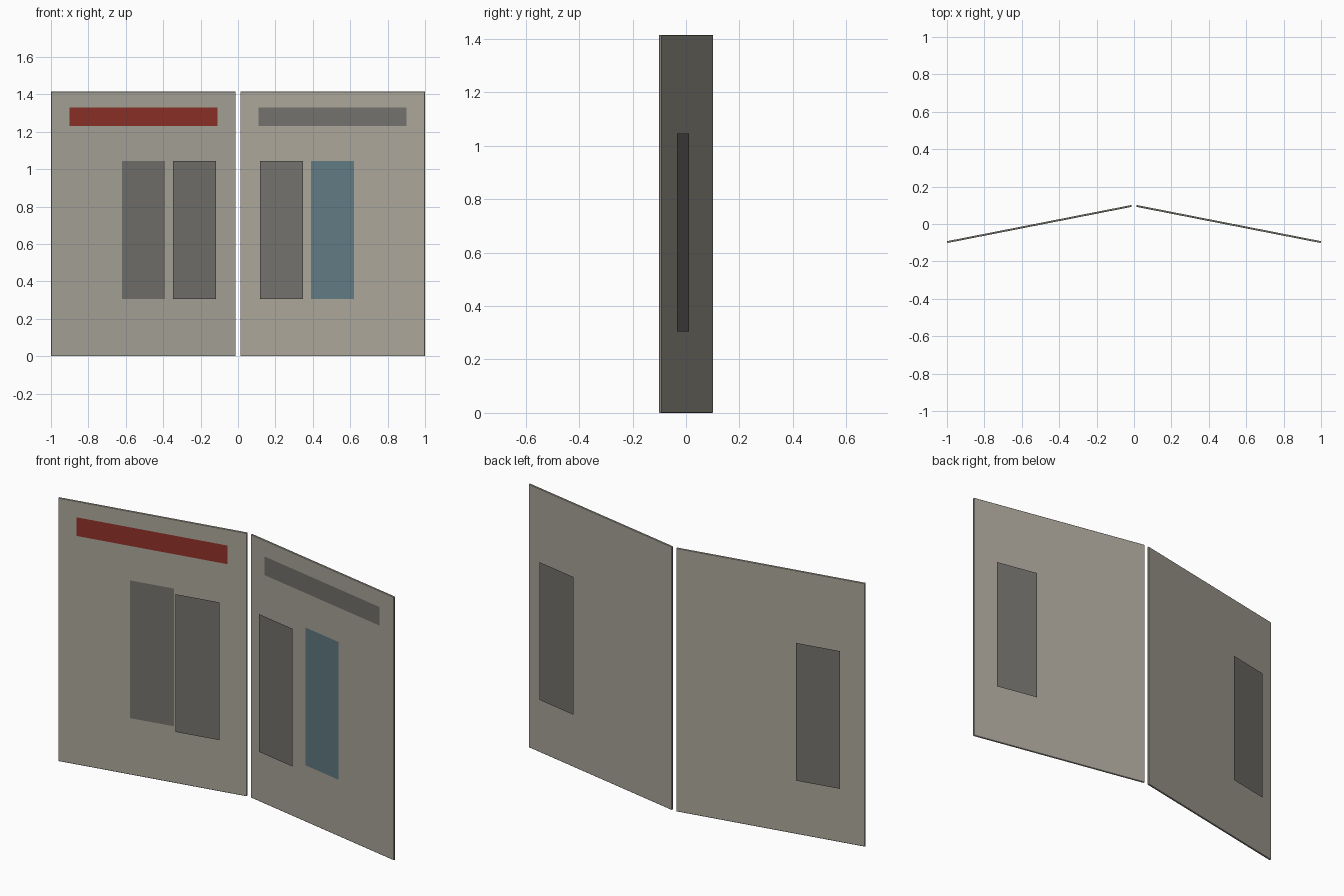
import bpy, bmesh, math
from mathutils import Matrix, Vector

if "Cube" in bpy.data.objects:
    bpy.data.objects.remove(bpy.data.objects["Cube"])

ANGLE = math.radians(11.1)
LENGTH, THICK, HEIGHT = 1.005, 0.010, 1.415
PANEL_X = 0.506


def material(name, rgb):
    m = bpy.data.materials.new(name)
    m.diffuse_color = (*rgb, 1)
    m.use_nodes = True
    m.node_tree.nodes["Principled BSDF"].inputs["Base Color"].default_value = m.diffuse_color
    return m


board = material("warm_grey", (0.40, 0.375, 0.32))
dark = material("dark_grey", (0.17, 0.165, 0.15))
red = material("red", (0.27, 0.03, 0.02))
blue = material("blue", (0.12, 0.19, 0.22))


def place(bm, name, side, x, y, z, mat):
    """Turn a part to the angle of its wing and move it into place."""
    bm.transform(Matrix.Translation((side * x, y, z)) @ Matrix.Rotation(-side * ANGLE, 4, 'Z'))
    mesh = bpy.data.meshes.new(name)
    bm.to_mesh(mesh)
    bm.free()
    mesh.materials.append(mat)
    obj = bpy.data.objects.new(name, mesh)
    bpy.context.collection.objects.link(obj)
    return obj


def sheet(name, side, x0, x1, z0, z1, mat, y=None, facing=-1):
    """Flat card; with no y given it lies on the front of the wing."""
    x = (x0 + x1) / 2
    if y is None:
        y = -(x - PANEL_X) * math.tan(ANGLE) - THICK / 2 / math.cos(ANGLE) - 0.003
    w, h = (x1 - x0) / 2 / math.cos(ANGLE), (z1 - z0) / 2
    bm = bmesh.new()
    corners = [(-w, -h), (w, -h), (w, h), (-w, h)]
    if facing > 0:
        corners.reverse()
    bm.faces.new([bm.verts.new((u, 0, v)) for u, v in corners])
    return place(bm, name, side, x, y, (z0 + z1) / 2, mat)


for side, label in ((-1, "left"), (1, "right")):
    # Wing board
    bm = bmesh.new()
    bmesh.ops.create_cube(bm, size=1)
    bmesh.ops.scale(bm, vec=Vector((LENGTH, THICK, HEIGHT)), verts=bm.verts)
    wing = place(bm, label + "_wing", side, PANEL_X, 0, HEIGHT / 2, board)
    bevel = wing.modifiers.new("soft_edge", 'BEVEL')
    bevel.width, bevel.segments = 0.002, 1

    # Header strip and card lying on the front
    sheet(label + "_header", side, 0.11, 0.90, 1.23, 1.33, red if side < 0 else dark)
    sheet(label + "_front_card", side, 0.39, 0.62, 0.305, 1.045, dark if side < 0 else blue)

    # Cards standing clear of the front and back
    sheet(label + "_inner_card", side, 0.117, 0.348, 0.305, 1.045, dark, -0.011)
    sheet(label + "_back_card", side, 0.662, 0.893, 0.305, 1.045, dark, -0.011, 1)
